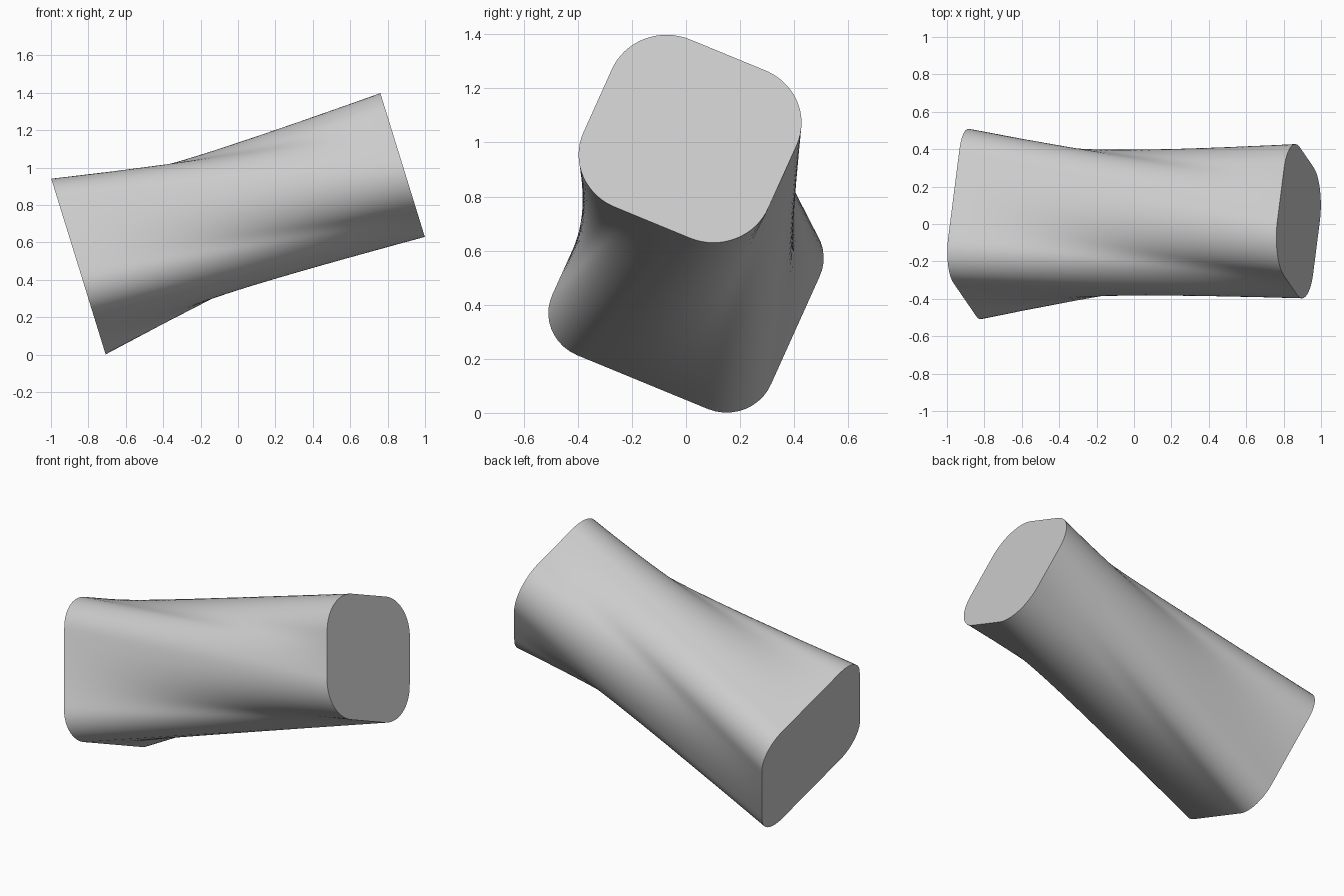
import bpy, bmesh, math
from mathutils import Matrix, Vector

cube = bpy.data.objects.get("Cube")
if cube:
    bpy.data.objects.remove(cube, do_unlink=True)

LENGTH = 1.816
TILT = math.radians(17.2)      # rise of the long axis
ROLL = math.radians(-23.3)     # turn of both end outlines about that axis
TWIST = math.radians(50)       # drift of the straight side lines between the ends
RINGS, POINTS = 32, 120


def rounded_rectangle(w, h, r, angle):
    """Point on a rounded rectangle (half sizes w, h) in the given direction."""
    c, s = math.cos(angle), math.sin(angle)
    ac, as_ = max(abs(c), 1e-6), max(abs(s), 1e-6)
    if w / ac * as_ <= h - r:
        reach = w / ac
    elif h / as_ * ac <= w - r:
        reach = h / as_
    else:
        corner = Vector((w - r, h - r))
        along = corner.dot(Vector((ac, as_)))
        reach = along + math.sqrt(along ** 2 - corner.length_squared + r * r)
    return Vector((c * reach, s * reach, 0))


# Frame: local x along +y, local y upward, local z along the tilted axis
axis = Vector((math.cos(TILT), 0, math.sin(TILT)))
side = Vector((0, 1, 0))
up = axis.cross(side)
frame = Matrix((side, up, axis)).transposed()
roll = Matrix.Rotation(ROLL, 3, 'Z')
start = Vector((-0.853, 0, 0.471))

# End outlines, the upper one matched to the lower with a twist
lower_end, upper_end = [], []
for i in range(POINTS):
    angle = 2 * math.pi * i / POINTS
    low = roll @ rounded_rectangle(0.44, 0.407, 0.178, angle)
    high = roll @ rounded_rectangle(0.372, 0.353, 0.22, angle + TWIST)
    lower_end.append(start + frame @ low)
    upper_end.append(start + frame @ (high + Vector((0.015, 0.006, LENGTH))))

# Ruled loft between the outlines, which pinches the waist
bm = bmesh.new()
rings = [[bm.verts.new(a.lerp(b, k / RINGS)) for a, b in zip(lower_end, upper_end)]
         for k in range(RINGS + 1)]
for ring, following in zip(rings, rings[1:]):
    for i in range(POINTS):
        j = (i + 1) % POINTS
        bm.faces.new((ring[i], ring[j], following[j], following[i]))

# Flat end caps
bm.faces.new(rings[0][::-1])
bm.faces.new(rings[-1])
bmesh.ops.recalc_face_normals(bm, faces=bm.faces)

mesh = bpy.data.meshes.new("waisted_block")
bm.to_mesh(mesh)
bm.free()
block = bpy.data.objects.new("waisted_block", mesh)
bpy.context.collection.objects.link(block)

# Light grey surface
grey = bpy.data.materials.new("light_grey")
grey.use_nodes = True
colour = (0.6, 0.6, 0.6, 1)
grey.diffuse_color = colour
for node in grey.node_tree.nodes:
    if node.type == 'BSDF_PRINCIPLED':
        node.inputs["Base Color"].default_value = colour
mesh.materials.append(grey)

# Smooth sides, crisp end rims
bpy.ops.object.select_all(action='DESELECT')
block.select_set(True)
bpy.context.view_layer.objects.active = block
bpy.ops.object.shade_smooth_by_angle(angle=math.radians(30))
